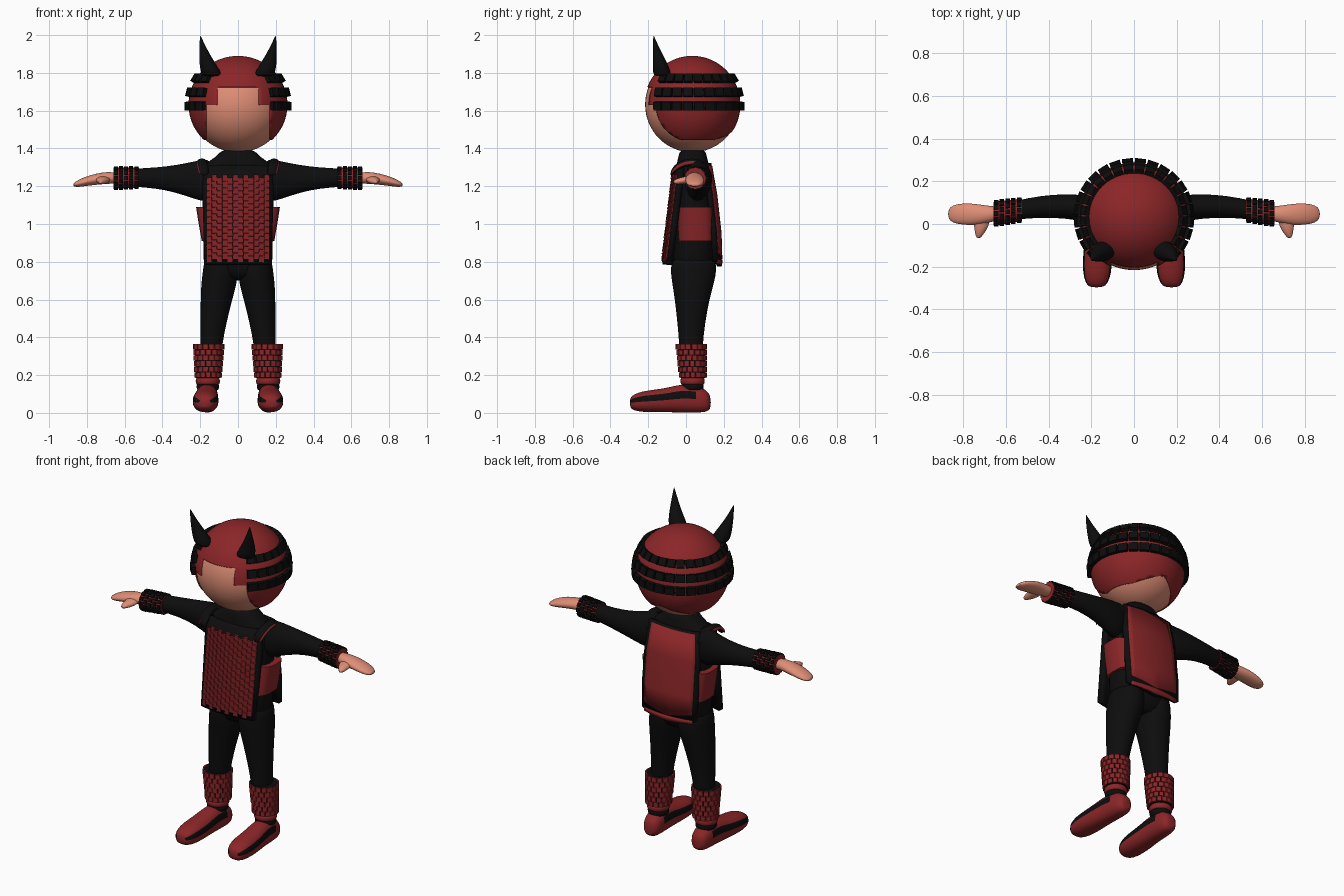
import bpy, bmesh
from math import sin, cos, pi, radians
from mathutils import Vector, Matrix

if "Cube" in bpy.data.objects:
    bpy.data.objects.remove(bpy.data.objects["Cube"])


def material(name, rgb):
    m = bpy.data.materials.new(name)
    m.use_nodes = True
    m.diffuse_color = (*rgb, 1)
    m.node_tree.nodes["Principled BSDF"].inputs["Base Color"].default_value = (*rgb, 1)
    return m


RED = material("deep red", (0.26, 0.019, 0.021))
BLACK = material("black", (0.004, 0.004, 0.004))
SKIN = material("skin", (0.74, 0.27, 0.18))


def finish(bm, name, mats, smooth=True, subdiv=0):
    bmesh.ops.recalc_face_normals(bm, faces=bm.faces)
    mesh = bpy.data.meshes.new(name)
    bm.to_mesh(mesh)
    bm.free()
    ob = bpy.data.objects.new(name, mesh)
    bpy.context.collection.objects.link(ob)
    for m in mats:
        mesh.materials.append(m)
    if subdiv:
        ob.modifiers.new("Subdivision", "SUBSURF").levels = subdiv
        ob.modifiers[0].render_levels = subdiv
    if smooth:
        bpy.ops.object.select_all(action="DESELECT")
        ob.select_set(True)
        bpy.context.view_layer.objects.active = ob
        bpy.ops.object.shade_smooth_by_angle(angle=radians(45))
    return ob


def place(axis, t, u, v):
    return Vector({"x": (t, u, v), "y": (u, t, v), "z": (u, v, t)}[axis])


def power(c, p):
    return abs(c) ** p * (1 if c > 0 else -1)


def loft(name, axis, rings, mats, n=24, square=1.0, subdiv=1, rule=None):
    """Skin of elliptical rings (t, u, v, a, b) along an axis."""
    bm = bmesh.new()
    loops = [[bm.verts.new(place(axis, t, u + a * power(cos(2 * pi * j / n), square),
                                 v + b * power(sin(2 * pi * j / n), square)))
              for j in range(n)] for t, u, v, a, b in rings]
    for i in range(len(loops) - 1):
        for j in range(n):
            k = (j + 1) % n
            f = bm.faces.new((loops[i][j], loops[i][k], loops[i + 1][k], loops[i + 1][j]))
            f.material_index = rule(i, j) if rule else 0
    bm.faces.new(loops[0])
    bm.faces.new(loops[-1])
    return finish(bm, name, mats, True, subdiv)


def tile(bm, loc, out, up, w, h, d):
    out = Vector(out).normalized()
    right = Vector(up).cross(out).normalized()
    rot = Matrix((right, out.cross(right), out)).transposed().to_4x4()
    bmesh.ops.create_cube(bm, size=1, matrix=Matrix.Translation(loc) @ rot @ Matrix.Diagonal((w, h, d, 1)))


def sleeve(name, axis, start, end, rows, cols, fill, base, brick):
    """Tapered band (t, u, v, r) to (t, u, v, r) covered with staggered bricks."""
    loft(name, axis, [(*r, r[3]) for r in (start, end)], [base], subdiv=0)
    bm = bmesh.new()
    a, b = Vector(start), Vector(end)
    height = abs(b[0] - a[0]) / rows
    for i in range(rows):
        t, u, v, r = a.lerp(b, (i + 0.5) / rows)
        for j in range(cols):
            ang = 2 * pi * (j + i % 2 / 2) / cols
            out = place(axis, 0, cos(ang), sin(ang))
            tile(bm, place(axis, t, u, v) + out * r, out, place(axis, 1, 0, 0),
                 2 * pi * r / cols * fill, height * fill, 0.014)
    finish(bm, name + "_bricks", [brick], False)


def panel(name, rows, bend, thick, mat, drop=0):
    """Curved plate from rows of (z, half width, y); drop points the lower edge."""
    bm = bmesh.new()
    n = 12
    grid = []
    for i, (z, w, y) in enumerate(rows):
        us = [2 * j / n - 1 for j in range(n + 1)]
        grid.append([bm.verts.new((w * u, y + bend * (w * u) ** 2,
                                   z - (drop * (1 - abs(u)) if i == 0 else 0))) for u in us])
    for lo, hi in zip(grid, grid[1:]):
        for j in range(n):
            bm.faces.new((lo[j], lo[j + 1], hi[j + 1], hi[j]))
    ob = finish(bm, name, [mat])
    mod = ob.modifiers.new("Thickness", "SOLIDIFY")
    mod.thickness, mod.offset = thick, 0


# Head and hood
HEAD = Vector((0, 0.033, 1.632))
SIZE = Vector((0.262, 0.255, 0.258))


def ball(scale):
    bm = bmesh.new()
    bmesh.ops.create_uvsphere(bm, u_segments=48, v_segments=32, radius=1,
                              matrix=Matrix.Translation(HEAD) @ Matrix.Diagonal((*(SIZE * scale), 1)))
    return bm


finish(ball(0.978), "head", [SKIN])
bm = ball(1)
cuts = [((s * x, 0, 0), (1, 0, 0)) for s in (1, -1) for x in (0.11, 0.17)]
cuts += [((0, 0, z), (0, 0, 1)) for z in (1.725, 1.63, 1.445)]
cuts += [((0, 0, 1.5), (s * 0.4, 0, 1)) for s in (1, -1)]
for co, no in cuts:
    bmesh.ops.bisect_plane(bm, geom=bm.verts[:] + bm.edges[:] + bm.faces[:], plane_co=co, plane_no=no)


def is_open(c):
    x = abs(c.x)
    if c.y < HEAD.y:
        face = (x < 0.17 and c.z < 1.63) or (x < 0.11 and c.z < 1.725)
        return face or c.z < 1.445
    return c.z < max(1.445, 1.5 - 0.4 * x)


bmesh.ops.delete(bm, geom=[f for f in bm.faces if is_open(f.calc_center_median())], context="FACES")
hood = finish(bm, "hood", [RED])
hood.modifiers.new("Thickness", "SOLIDIFY").thickness = 0.01

# Three rows of studs around the sides and back of the hood
bm = bmesh.new()
for z in (1.625, 1.695, 1.767):
    k = (1 - ((z - HEAD.z) / SIZE.z) ** 2) ** 0.5
    for j in range(22):
        ang = radians(-43 + 266 * j / 21)
        p = Vector((SIZE.x * k * cos(ang), SIZE.y * k * sin(ang), z - HEAD.z))
        tile(bm, HEAD + p * 1.02, p, (0, 0, 1), 0.052 * k, 0.045, 0.03)
finish(bm, "hood_studs", [BLACK], False)

# Torso, neck and side panels
loft("torso", "z", [(0.7, 0, 0.04, 0.10, 0.08), (0.75, 0, 0.04, 0.165, 0.115), (0.85, 0, 0.045, 0.182, 0.12),
                    (1.1, 0, 0.045, 0.187, 0.105), (1.25, 0, 0.04, 0.2, 0.1), (1.32, 0, 0.035, 0.185, 0.085),
                    (1.355, 0, 0.035, 0.11, 0.075), (1.4, 0, 0.035, 0.09, 0.07)], [BLACK], square=0.8)
loft("side_panels", "z", [(0.91, 0, 0.055, 0.192, 0.1), (1.0, 0, 0.055, 0.208, 0.1),
                          (1.09, 0, 0.055, 0.222, 0.095)], [RED], square=0.5, subdiv=0)

# Chest plate with overlapping scales


def chest_y(z):
    return -0.108 + 0.12 * (z - 0.8)


BEND = 0.8
panel("chest_plate", [(z, w, chest_y(z)) for z, w in ((0.785, 0.175), (1.0, 0.18), (1.2, 0.185), (1.31, 0.17))],
      BEND, 0.03, BLACK)
bm = bmesh.new()
for i in range(13):
    for j in range(12):
        x = 0.0275 * (j - 5.5)
        z = 0.815 + 0.0345 * i + (j % 2) * 0.016
        tile(bm, (x, chest_y(z) + BEND * x * x - 0.016, z), (2 * BEND * x, -1, -0.1), (0, 0.3, 1),
             0.0265, 0.033, 0.014)
finish(bm, "chest_scales", [RED], False)

# Back plate with a black border and a red hem
back = ((0.805, 0.178, 0.176), (0.95, 0.182, 0.172), (1.15, 0.18, 0.15), (1.32, 0.165, 0.122))
panel("back_border", back, -BEND, 0.025, BLACK, 0.03)
panel("back_plate", [(z + (0.04, 0, 0, -0.01)[i], w - 0.02, y + 0.012) for i, (z, w, y) in enumerate(back)],
      -BEND, 0.009, RED, 0.03)
panel("back_hem", [(0.79, 0.16, 0.187), (0.812, 0.16, 0.188)], -BEND, 0.009, RED, 0.012)

for s, side in ((1, "left"), (-1, "right")):
    # Horns
    loft(side + "_horn", "z", [(z, s * x, y, r, r * 0.9) for z, x, y, r in
                               ((1.78, 0.135, -0.12, 0.05), (1.8, 0.142, -0.128, 0.054), (1.835, 0.156, -0.134, 0.048),
                                (1.88, 0.172, -0.145, 0.034), (1.94, 0.188, -0.16, 0.017), (2.0, 0.2, -0.172, 0.001))],
         [BLACK], 16)

    # Shoulder straps with red trim
    strap = ((-0.085, 0.175, 1.26), (-0.05, 0.188, 1.31), (0.03, 0.192, 1.335), (0.1, 0.188, 1.315), (0.125, 0.175, 1.26))
    loft(side + "_strap", "y", [(y, s * x, z, 0.028, 0.02) for y, x, z in strap], [BLACK], 12)
    loft(side + "_strap_trim", "y", [(y, s * (x + 0.025), z - 0.002, 0.006, 0.01) for y, x, z in strap], [RED], 8)

    # Arms, wrist bands and hands
    loft(side + "_arm", "x", [(s * x, y, z, a, b) for x, y, z, a, b in
                              ((0.12, 0.045, 1.23, 0.07, 0.115), (0.2, 0.065, 1.23, 0.066, 0.11),
                               (0.27, 0.08, 1.235, 0.06, 0.088), (0.38, 0.085, 1.242, 0.055, 0.062),
                               (0.5, 0.075, 1.245, 0.047, 0.05), (0.6, 0.055, 1.245, 0.045, 0.048))], [BLACK])
    sleeve(side + "_wrist_band", "x", (s * 0.525, 0.066, 1.245, 0.053), (s * 0.66, 0.048, 1.242, 0.056),
           5, 12, 0.78, RED, BLACK)
    loft(side + "_hand", "x", [(s * x, y, z, a, b) for x, y, z, a, b in
                               ((0.63, 0.05, 1.243, 0.034, 0.03), (0.69, 0.045, 1.245, 0.04, 0.032),
                                (0.75, 0.045, 1.238, 0.052, 0.03), (0.81, 0.047, 1.225, 0.05, 0.025),
                                (0.85, 0.047, 1.213, 0.042, 0.018), (0.873, 0.047, 1.207, 0.022, 0.008))], [SKIN])
    loft(side + "_thumb", "y", [(y, s * x, z, a, b) for y, x, z, a, b in
                                ((0.04, 0.715, 1.237, 0.045, 0.02), (-0.01, 0.715, 1.232, 0.035, 0.02),
                                 (-0.045, 0.725, 1.225, 0.022, 0.017), (-0.068, 0.73, 1.222, 0.008, 0.007))], [SKIN], 16)

    # Legs
    loft(side + "_leg", "z", [(z, s * x, y, a, b) for z, x, y, a, b in
                              ((0.84, 0.09, 0.042, 0.09, 0.115), (0.76, 0.092, 0.04, 0.092, 0.125),
                               (0.69, 0.1, 0.038, 0.096, 0.112), (0.6, 0.114, 0.032, 0.084, 0.092),
                               (0.48, 0.13, 0.028, 0.07, 0.074), (0.36, 0.142, 0.026, 0.058, 0.062),
                               (0.2, 0.152, 0.03, 0.05, 0.055))], [BLACK])

    # Boot cuffs, ankle rings and shoes
    sleeve(side + "_boot_cuff", "z", (0.185, s * 0.158, 0.037, 0.066), (0.365, s * 0.155, 0.027, 0.076),
           6, 16, 0.92, BLACK, RED)
    for part, z, r, mat in (("boot_ring", 0.17, 0.065, RED), ("ankle", 0.14, 0.06, BLACK)):
        loft(side + "_" + part, "z", [(z + dz, s * 0.16, 0.035, r - k, r - k) for dz, k in
                                      ((-0.025, 0.006), (-0.012, 0), (0.012, 0), (0.02, 0.008))], [mat])
    loft(side + "_shoe", "y", [(y, s * x, z, a, b) for y, x, z, a, b in
                               ((-0.298, 0.176, 0.054, 0.03, 0.024), (-0.28, 0.175, 0.055, 0.052, 0.042),
                                (-0.23, 0.173, 0.06, 0.068, 0.056), (-0.15, 0.171, 0.064, 0.069, 0.061),
                                (-0.08, 0.168, 0.07, 0.064, 0.067), (-0.03, 0.165, 0.077, 0.06, 0.075),
                                (0.06, 0.162, 0.075, 0.058, 0.074), (0.11, 0.16, 0.062, 0.05, 0.058),
                                (0.132, 0.16, 0.055, 0.028, 0.034))], [RED, BLACK], square=0.85,
         rule=lambda i, j: int(i < 6 and j in (0, 1, 10, 11)))
